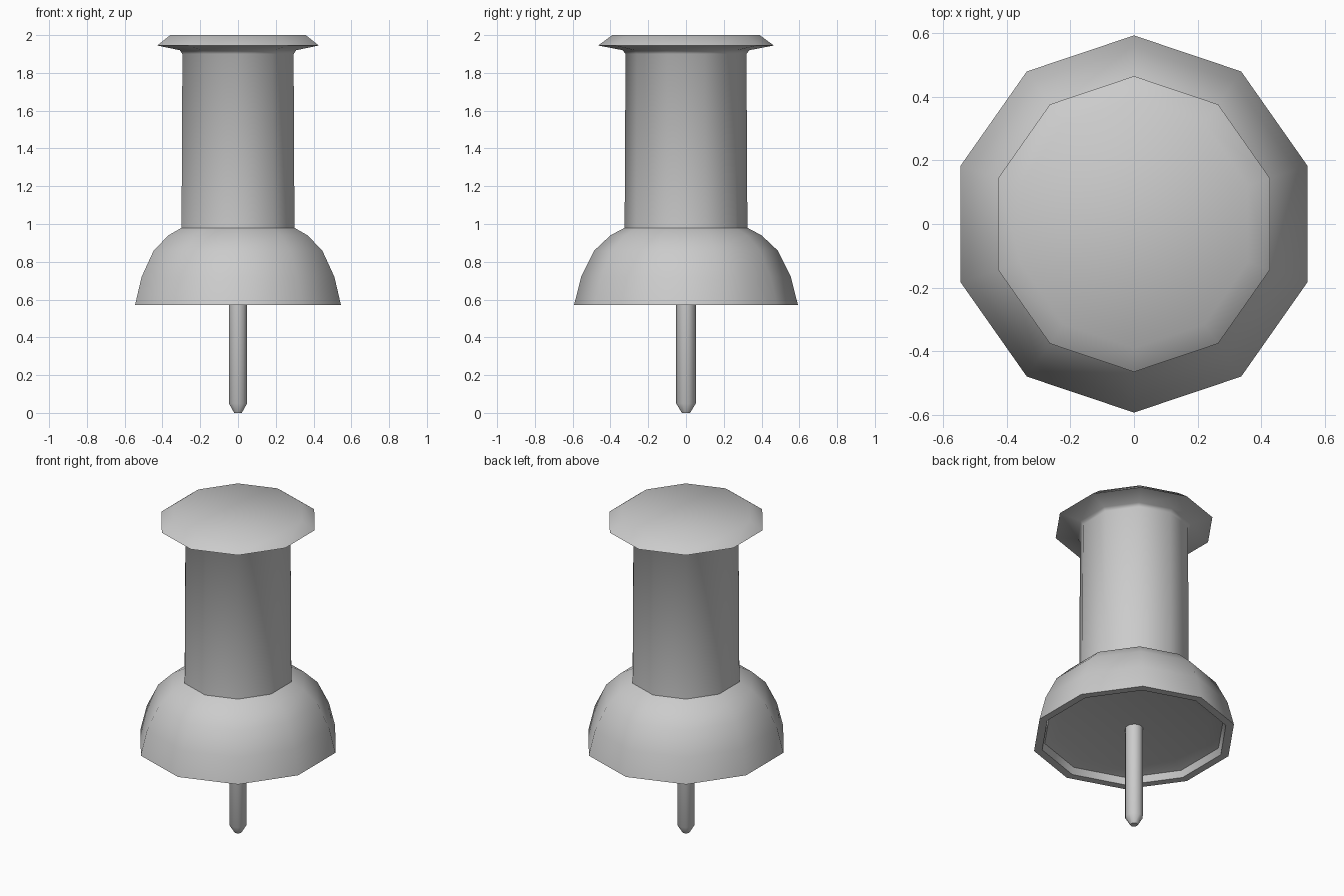
import bpy, bmesh
from math import cos, sin, tau, radians

if "Cube" in bpy.data.objects:
    bpy.data.objects.remove(bpy.data.objects["Cube"])

SIDES = 10
X_SQUASH = 0.967


def lathe(name, profile, angle):
    """Revolve (radius, z) points into a closed ten-sided solid, a corner on +y."""
    bm = bmesh.new()
    rings = [[bm.verts.new((-r * X_SQUASH * sin(tau * i / SIDES), r * cos(tau * i / SIDES), z))
              for i in range(SIDES)] for r, z in profile]
    for a, b in zip(rings, rings[1:]):
        for i in range(SIDES):
            j = (i + 1) % SIDES
            bm.faces.new((a[i], a[j], b[j], b[i]))
    bm.faces.new(rings[0])
    bm.faces.new(rings[-1])
    bmesh.ops.recalc_face_normals(bm, faces=bm.faces)
    mesh = bpy.data.meshes.new(name)
    bm.to_mesh(mesh)
    bm.free()
    obj = bpy.data.objects.new(name, mesh)
    bpy.context.collection.objects.link(obj)
    bpy.ops.object.select_all(action='DESELECT')
    obj.select_set(True)
    bpy.context.view_layer.objects.active = obj
    bpy.ops.object.shade_smooth_by_angle(angle=radians(angle))
    return obj


# Plastic handle: recessed underside, flared bell, shaft and top flange
lathe("handle", [(0.45, 0.63), (0.53, 0.61), (0.545, 0.57), (0.593, 0.57),
                 (0.555, 0.72), (0.485, 0.86), (0.40, 0.94), (0.325, 0.98),
                 (0.32, 1.90), (0.335, 1.92), (0.465, 1.945), (0.39, 2.0)], 50)

# Metal pin with a blunt tapered tip
lathe("pin", [(0.022, 0.0), (0.052, 0.05), (0.052, 0.66)], 50)
